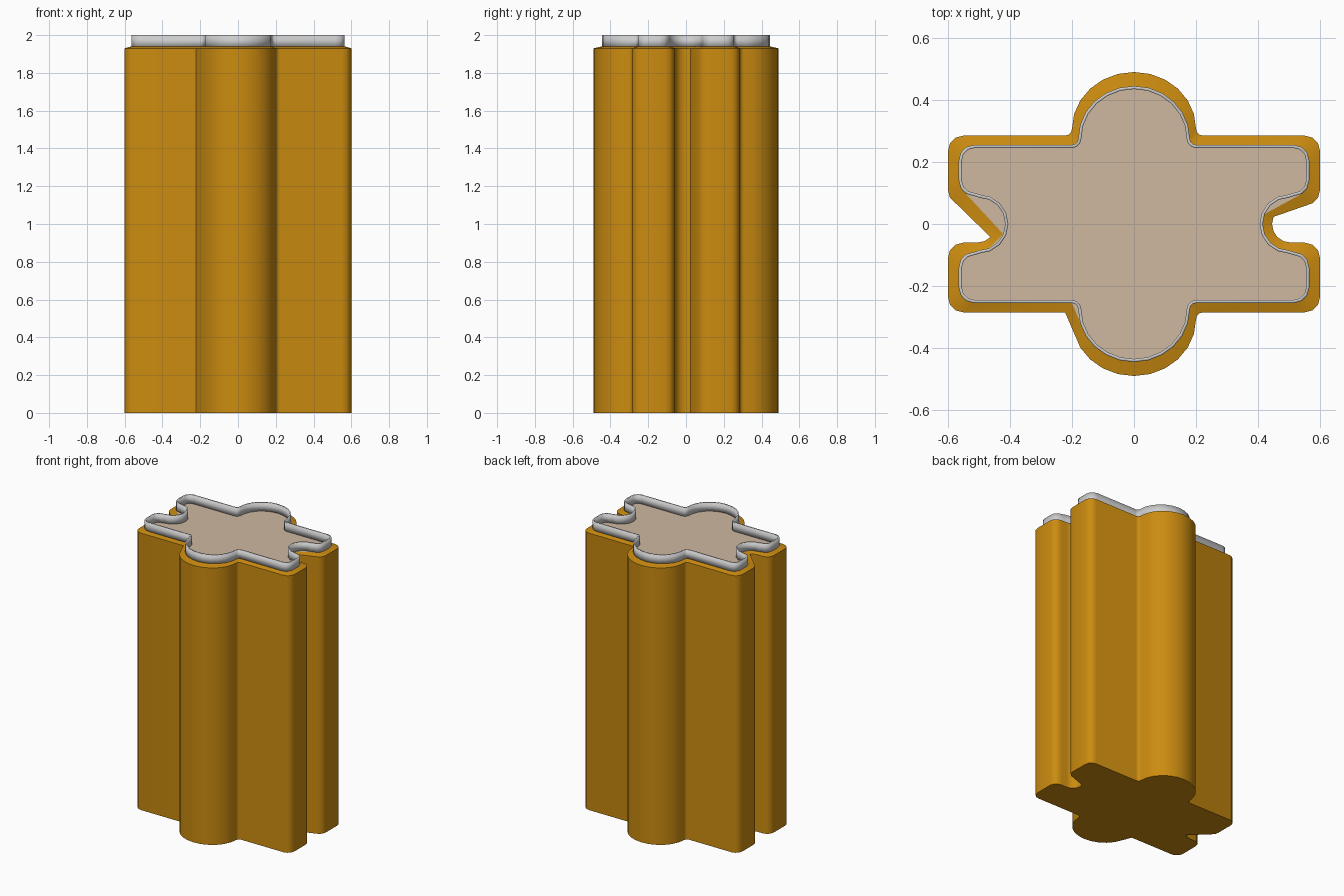
import bpy, bmesh
from math import sin, cos, radians

if "Cube" in bpy.data.objects:
    bpy.data.objects.remove(bpy.data.objects["Cube"])


def arc(cx, cy, rx, ry, a0, a1, n):
    return [(cx + rx * cos(radians(a0 + (a1 - a0) * i / n)),
             cy + ry * sin(radians(a0 + (a1 - a0) * i / n))) for i in range(n + 1)]


def quarter(xm, ym, notch_c, notch_r, lobe_y, bump_r, bump_top, fil, r=0.05):
    """Quarter outline from the side notch (0-4), lobe corners (5-12),
    fillet (13-16) to the round bump (17-22)."""
    p = arc(notch_c, 0, notch_r, notch_r, 180, 90, 4)
    p += arc(xm - r, lobe_y + r, r, r, -90, 0, 3)
    p += arc(xm - r, ym - r, r, r, 0, 90, 3)
    p += arc(bump_r + fil, ym + fil, fil, fil, 270, 180, 3)
    p += arc(0, ym + fil, bump_r, bump_top - ym - fil, 0, 90, 6)[1:]
    return p


def outline(q, skips=((), (), (), ())):
    """Mirror a quarter into a full counter-clockwise loop, leaving out skipped points."""
    last = len(q) - 1
    drop = [set(skips[0]), set(skips[1]) | {last},
            set(skips[2]) | {0}, set(skips[3]) | {0, last}]
    loop = []
    for k, (sx, sy) in enumerate(((1, 1), (-1, 1), (-1, -1), (1, -1))):
        ids = range(last + 1) if k % 2 == 0 else range(last, -1, -1)
        loop += [(sx * q[i][0], sy * q[i][1]) for i in ids if i not in drop[k]]
    return loop


def ring(bm, loop, z):
    return [bm.verts.new((x, y, z)) for x, y in loop]


def bridge(bm, a, b):
    n = len(a)
    for i in range(n):
        j = (i + 1) % n
        bm.faces.new((a[i], a[j], b[j], b[i]))


def finish(name, bm, color=None):
    me = bpy.data.meshes.new(name)
    bm.to_mesh(me)
    bm.free()
    ob = bpy.data.objects.new(name, me)
    bpy.context.collection.objects.link(ob)
    if color:
        mat = bpy.data.materials.new(name + "_color")
        mat.diffuse_color = (*color, 1)
        mat.use_nodes = True
        mat.node_tree.nodes["Principled BSDF"].inputs["Base Color"].default_value = mat.diffuse_color
        me.materials.append(mat)
    bpy.ops.object.select_all(action='DESELECT')
    ob.select_set(True)
    bpy.context.view_layer.objects.active = ob
    bpy.ops.object.shade_smooth_by_angle(angle=radians(32))
    return ob


outer_q = quarter(0.60, 0.285, 0.505, 0.06, 0.06, 0.20, 0.49, 0.022)
inner_q = quarter(0.565, 0.255, 0.50, 0.085, 0.09, 0.18, 0.445, 0.02)

# Straight cuts across both notches and one bump foot
cuts = ((2, 3, 4, 5), (0, 1, 2, 3, 4, 5, 6), (1, 14, 15, 16, 17), ())
inner_cuts = (cuts[0], cuts[1], (2,) + cuts[2][1:], ())
outer = outline(outer_q, cuts)
inner = outline(inner_q, inner_cuts)

# Column body with a narrow shoulder around the top
bm = bmesh.new()
base, top, lip = ring(bm, outer, 0), ring(bm, outer, 1.93), ring(bm, inner, 1.94)
bm.faces.new(base[::-1])
bridge(bm, base, top)
bridge(bm, top, lip)
finish("column_body", bm, (0.60, 0.26, 0.005))

# Flat tan floor inside the shoulder
bm = bmesh.new()
bm.faces.new(ring(bm, inner, 1.94))
finish("top_floor", bm, (0.62, 0.48, 0.35))

# Thin grey wall standing on the floor
bm = bmesh.new()
full = outline(inner_q)
bridge(bm, ring(bm, full, 1.93), ring(bm, full, 2.0))
rim = finish("top_rim", bm)
mod = rim.modifiers.new("thickness", 'SOLIDIFY')
mod.thickness = 0.01
mod.offset = -1
